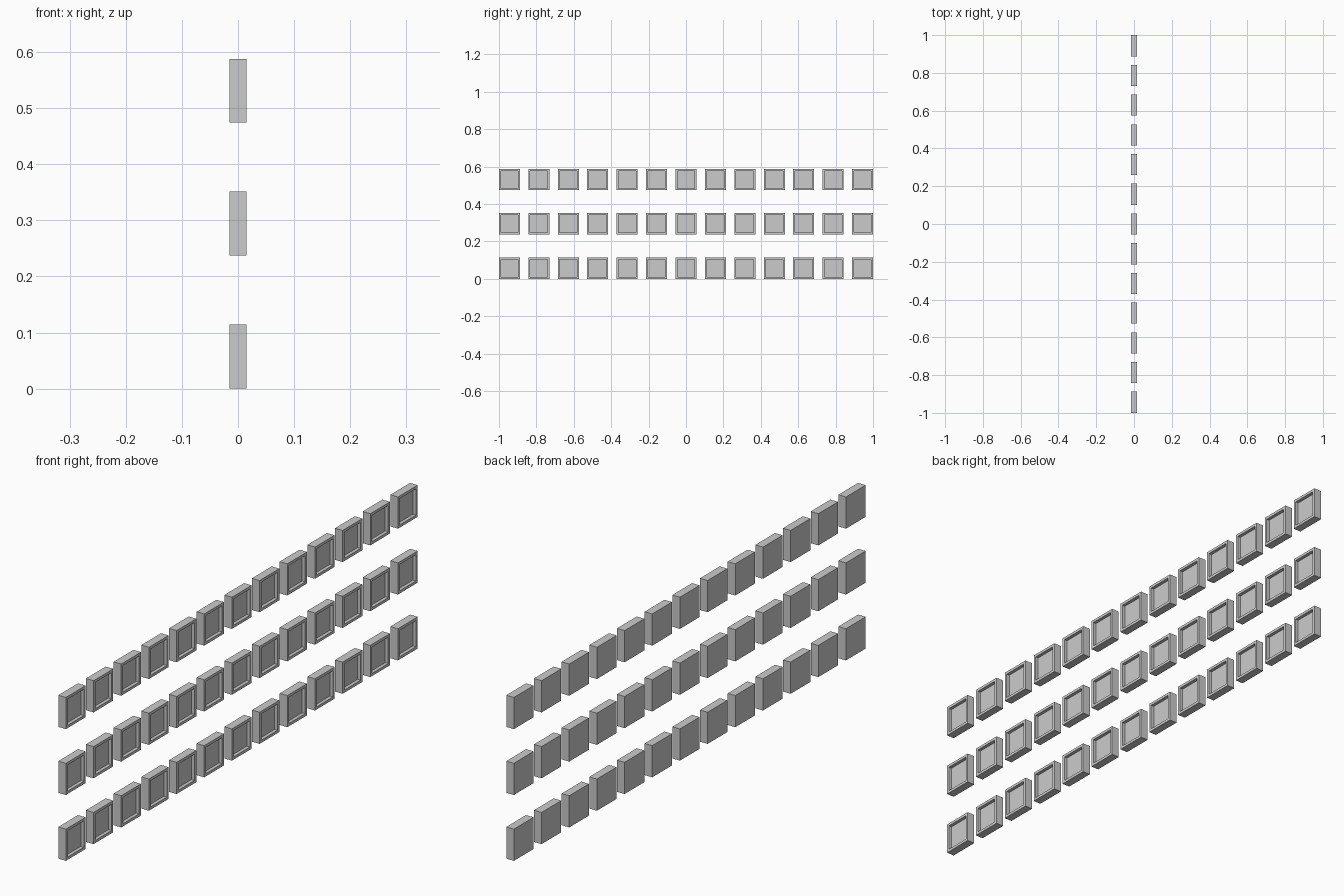
import bpy, bmesh
from mathutils import Vector

if "Cube" in bpy.data.objects:
    bpy.data.objects.remove(bpy.data.objects["Cube"])

COLS, ROWS = 13, 3
W, H, T = 0.112, 0.114, 0.03       # tile width, height, thickness
PITCH_Y, PITCH_Z = (2 - W) / (COLS - 1), 0.237
BORDER, DEPTH = 0.014, 0.012       # rim width, recess depth


def tile_mesh():
    # box with a recessed panel on the +x face
    bm = bmesh.new()
    bmesh.ops.create_cube(bm, size=1)
    bmesh.ops.scale(bm, vec=(T, W, H), verts=bm.verts)
    bm.normal_update()
    face = next(f for f in bm.faces if f.normal.x > 0.9)
    bmesh.ops.inset_region(bm, faces=[face], thickness=BORDER)
    panel = bmesh.ops.extrude_discrete_faces(bm, faces=[face])["faces"][0]
    bmesh.ops.translate(bm, vec=Vector((-DEPTH, 0, 0)), verts=panel.verts)
    bmesh.ops.recalc_face_normals(bm, faces=bm.faces)
    me = bpy.data.meshes.new("recessed_tile")
    bm.to_mesh(me)
    bm.free()
    return me


# three rows of identical tiles
mesh = tile_mesh()
for r in range(ROWS):
    for c in range(COLS):
        ob = bpy.data.objects.new(f"tile_row{r + 1}_{c + 1}", mesh)
        ob.location = (0, -1 + W / 2 + c * PITCH_Y, H / 2 + r * PITCH_Z)
        bpy.context.collection.objects.link(ob)
